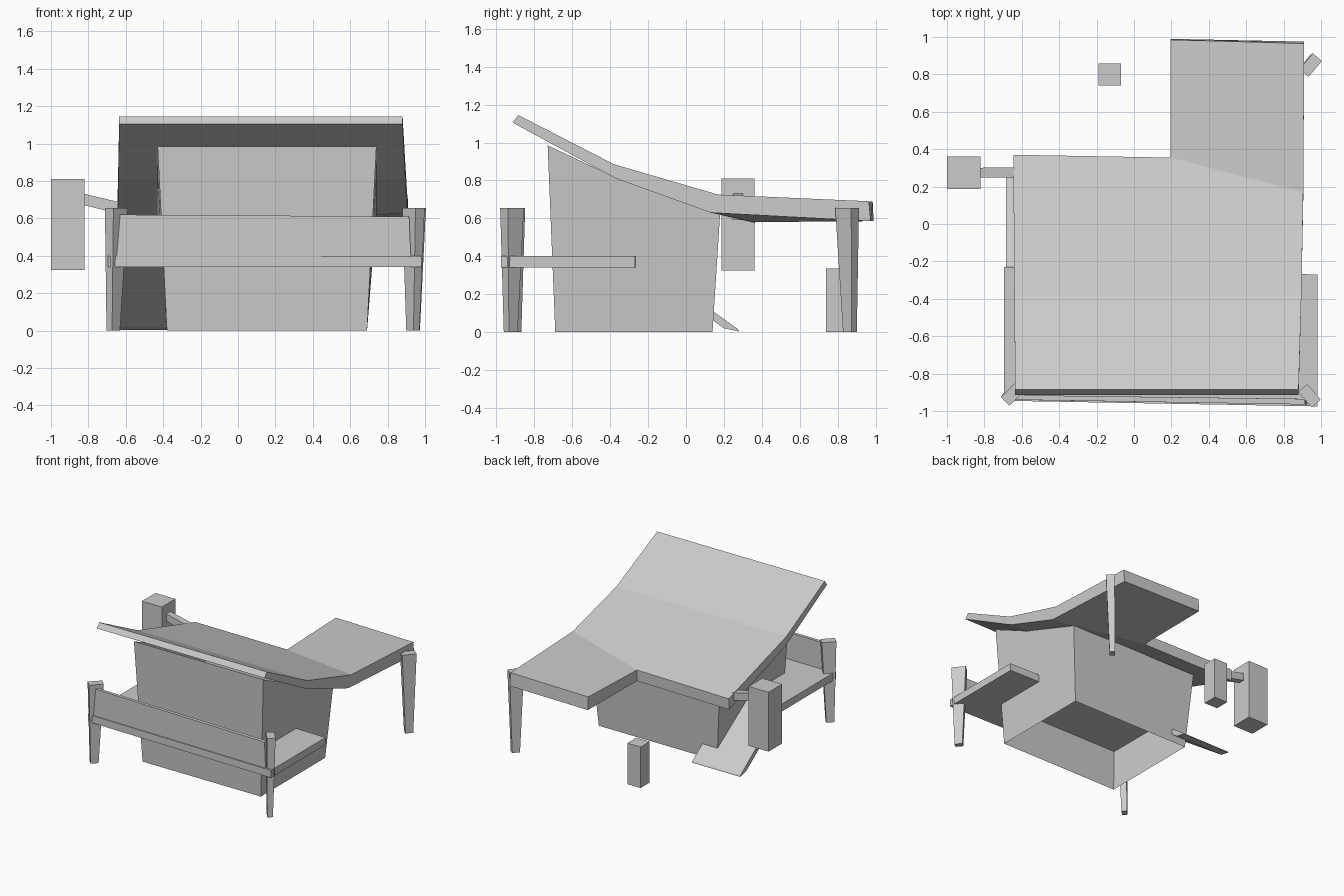
import bpy, bmesh, math
from mathutils import Vector

if "Cube" in bpy.data.objects:
    bpy.data.objects.remove(bpy.data.objects["Cube"])


def make(name, verts, faces):
    mesh = bpy.data.meshes.new(name)
    mesh.from_pydata(verts, [], faces)
    bm = bmesh.new()
    bm.from_mesh(mesh)
    bmesh.ops.recalc_face_normals(bm, faces=bm.faces)
    bm.to_mesh(mesh)
    bm.free()
    ob = bpy.data.objects.new(name, mesh)
    bpy.context.collection.objects.link(ob)
    return ob


def loft(name, low, high, extra=None):
    """Solid between two matching loops; extra replaces the single cap ngons."""
    n = len(low)
    caps = extra or [list(range(n))]
    faces = [[i, (i + 1) % n, (i + 1) % n + n, i + n] for i in range(n)]
    faces += [list(c) for c in caps] + [[i + n for i in c] for c in caps]
    return make(name, low + high, faces)


def rect(x0, x1, y0, y1, z):
    return [(x0, y0, z), (x1, y0, z), (x1, y1, z), (x0, y1, z)]


def box(name, x0, x1, y0, y1, z0, z1):
    return loft(name, rect(x0, x1, y0, y1, z0), rect(x0, x1, y0, y1, z1))


def turned(cx, cy, z, w, d, angle):
    """Rectangle w by d turned around its centre."""
    c, s = math.cos(math.radians(angle)), math.sin(math.radians(angle))
    return [(cx + x * c - y * s, cy + x * s + y * c, z)
            for x, y in ((-w/2, -d/2), (w/2, -d/2), (w/2, d/2), (-w/2, d/2))]


# L-shaped bent roof slab, thicker toward the back
top = [(-.635, -.885, 1.145), (.88, -.885, 1.145), (.895, -.38, .885), (.905, .17, .725),
       (.91, .965, .69), (.195, .985, .69), (.195, .355, .67), (-.645, .37, .665), (-.64, -.38, .885)]
bottom = [(-.635, -.915, 1.105), (.88, -.915, 1.105), (.895, -.37, .81), (.905, .13, .63),
          (.91, .975, .585), (.195, .99, .585), (.195, .355, .58), (-.645, .365, .575), (-.64, -.37, .81)]
loft("roof", bottom, top, [(0, 1, 2, 8), (8, 2, 3, 6, 7), (6, 3, 4, 5)])

# Flared hut walls, open underneath
left = [(-.38, -.69, 0), (-.38, .14, 0), (-.43, .18, .625), (-.43, -.37, .815), (-.43, -.73, .985)]
right = [(.69, -.69, 0), (.69, .14, 0), (.74, .18, .625), (.74, -.37, .815), (.74, -.73, .985)]
make("hut_walls", left + right,
     [(0, 1, 2, 3, 4), (5, 6, 7, 8, 9), (0, 5, 9, 4), (1, 6, 7, 2)])

# Porch deck and front railing board
deck = [(-.695, -.945), (.98, -.975), (.98, -.27), (-.695, -.23)]
loft("porch_deck", [(x, y, .34) for x, y in deck], [(x, y, .4) for x, y in deck])
loft("porch_railing",
     [(-.65, -.94, .38), (.925, -.965, .38), (.925, -.935, .38), (-.65, -.915, .38)],
     [(-.63, -.94, .62), (.915, -.965, .61), (.915, -.935, .61), (-.63, -.915, .62)])

# Ramp from the deck down to the ground
ramp = [(-.25, .39), (.275, .015), (.28, .003), (.20, .02), (-.25, .34)]
loft("ramp", [(-.685, y, z) for y, z in ramp], [(-.25, y, z) for y, z in ramp])

# Tapered posts: bottom centre, top centre, turn
for name, bx, by, tx, ty, a in (("front_left_post", -.667, -.905, -.65, -.91, 45),
                                ("front_right_post", .935, -.925, .938, -.918, -50),
                                ("back_right_post", .937, .865, .945, .85, 50)):
    loft(name, turned(bx, by, 0, .06, .042, a), turned(tx, ty, .655, .11, .064, a))

# Hanging block with its sloping support beam, and a low standing block
box("side_block", -1, -.82, .187, .362, .325, .81)
loft("side_beam",
     [(-.86, .25, .68), (-.86, .30, .68), (-.86, .30, .74), (-.86, .25, .74)],
     [(-.5, .245, .59), (-.5, .305, .59), (-.5, .305, .655), (-.5, .245, .655)])
box("standing_block", -.19, -.07, .74, .857, 0, .335)
